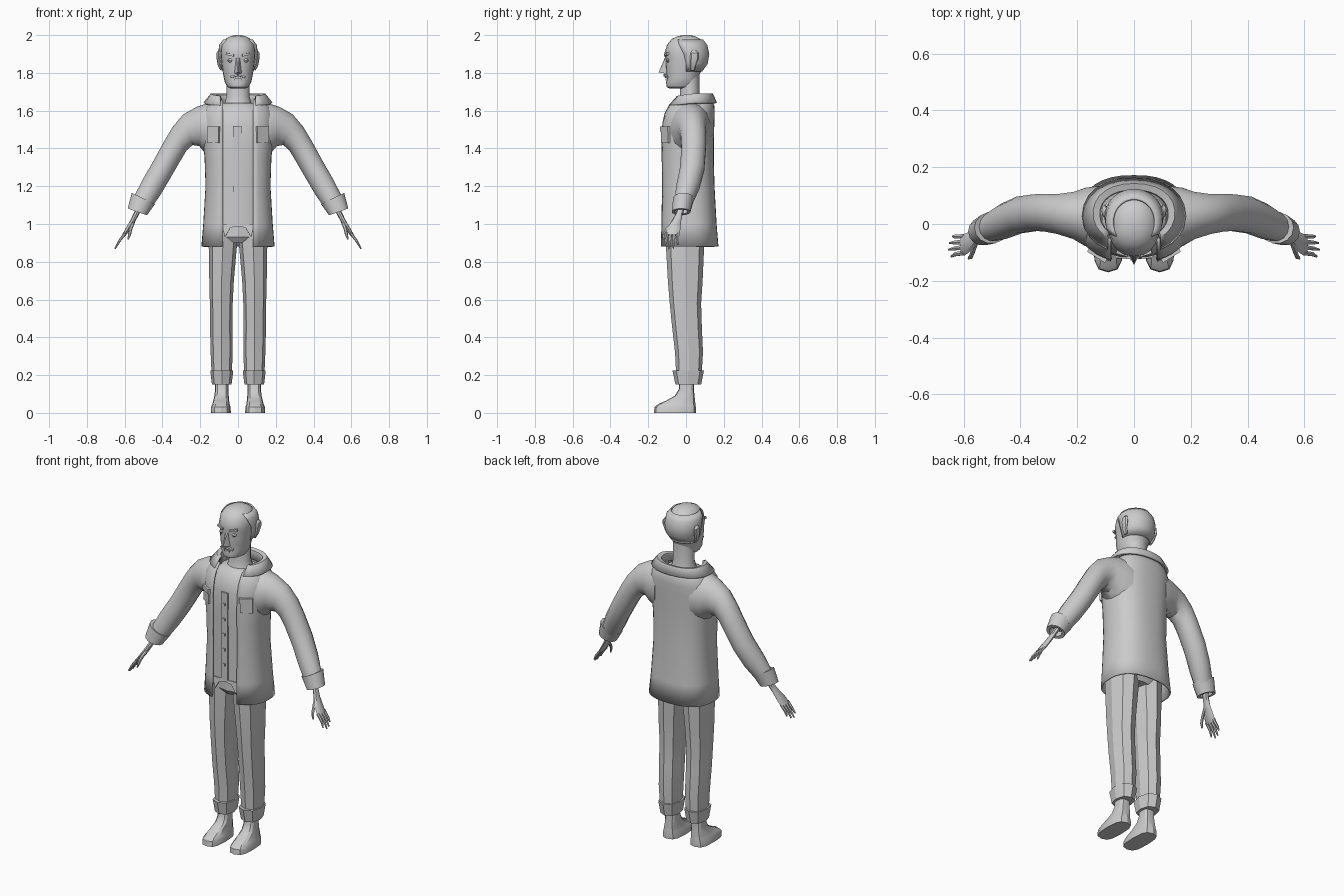
import bpy
from math import sin, cos, pi, asin, radians
from mathutils import Vector


def finish(name, verts, faces, mirror=False, thick=0, angle=35):
    me = bpy.data.meshes.new(name)
    me.from_pydata([tuple(v) for v in verts], [], faces)
    ob = bpy.data.objects.new(name, me)
    bpy.context.collection.objects.link(ob)
    bpy.ops.object.select_all(action='DESELECT')
    ob.select_set(True)
    bpy.context.view_layer.objects.active = ob
    bpy.ops.object.mode_set(mode='EDIT')
    bpy.ops.mesh.select_all(action='SELECT')
    bpy.ops.mesh.normals_make_consistent(inside=False)
    bpy.ops.object.mode_set(mode='OBJECT')
    if angle:
        bpy.ops.object.shade_smooth_by_angle(angle=radians(angle))
    if thick:
        s = ob.modifiers.new("thickness", 'SOLIDIFY')
        s.thickness, s.offset = thick, 0
    if mirror:
        ob.modifiers.new("mirror", 'MIRROR')
    return ob


def loft(name, rings, closed=True, caps=True, **kw):
    """Skin a list of rings that have equal point counts."""
    n = len(rings[0])
    verts = [v for r in rings for v in r]
    faces = []
    for i in range(len(rings) - 1):
        for j in range(n if closed else n - 1):
            k = (j + 1) % n
            faces.append((i*n + j, i*n + k, (i+1)*n + k, (i+1)*n + j))
    if closed and caps:
        faces += [tuple(range(n)), tuple(range((len(rings)-1)*n, len(rings)*n))]
    return finish(name, verts, faces, **kw)


def oval(z, w, yf, yb, n=20, cx=0, p=2.0, gap=0, drop=0):
    """Horizontal superellipse; a gap leaves the front open between x = -gap and gap."""
    e = 2 / p
    a0 = asin(min(1, (gap / w)) ** (1 / e)) if gap else 0
    cy, h, out = (yf + yb) / 2, (yb - yf) / 2, []
    for i in range(n):
        a = a0 + (2*pi - 2*a0) * i / (n - 1) if gap else 2*pi * i / n
        s, c = sin(a), cos(a)
        sg = lambda t: abs(t) ** e * (1 if t > 0 else -1)
        out.append(Vector((cx + w*sg(s), cy - h*sg(c), z - drop * max(0, c))))
    return out


def limb_ring(tx, tz, bx, bz, y, ry, n=14):
    """Ring spanning an upper and a lower outline point in the front view."""
    c = Vector(((tx+bx)/2, y, (tz+bz)/2))
    u = Vector(((tx-bx)/2, 0, (tz-bz)/2))
    return [c + u*cos(2*pi*i/n) + Vector((0, ry*sin(2*pi*i/n), 0)) for i in range(n)]


def tube(name, pts, n=6, **kw):
    """Tapered tube; each point is x, y, z, thickness radius, y radius."""
    rings = []
    for i, (x, y, z, r, ry) in enumerate(pts):
        a, b = pts[max(0, i-1)], pts[min(len(pts)-1, i+1)]
        d = Vector((b[0]-a[0], 0, b[2]-a[2])).normalized()
        u = Vector((d.z, 0, -d.x))
        rings.append([Vector((x, y, z)) + u*r*cos(2*pi*k/n) + Vector((0, ry*sin(2*pi*k/n), 0))
                      for k in range(n)])
    return loft(name, rings, **kw)


def block(name, loc, size, rot=(0, 0, 0), mirror=False):
    v = [(x*size[0]/2, y*size[1]/2, z*size[2]/2) for x in (-1, 1) for y in (-1, 1) for z in (-1, 1)]
    from mathutils import Euler
    m = Euler(rot).to_matrix()
    f = [(0, 1, 3, 2), (4, 6, 7, 5), (0, 4, 5, 1), (2, 3, 7, 6), (0, 2, 6, 4), (1, 5, 7, 3)]
    return finish(name, [m @ Vector(p) + Vector(loc) for p in v], f, mirror=mirror, angle=0)


# Head and neck
loft("head", [oval(z, w, f, b, p=2.2) for z, w, f, b in [
    (1.718, .038, -.09, .02), (1.725, .055, -.102, .05), (1.75, .07, -.106, .062), (1.772, .075, -.1, .066),
    (1.80, .08, -.106, .075), (1.85, .087, -.108, .105), (1.875, .09, -.108, .112), (1.905, .092, -.114, .114),
    (1.95, .088, -.1, .1), (1.98, .066, -.075, .076), (1.994, .04, -.045, .048), (2.0, .015, -.015, .02)]])
loft("neck", [oval(z, w, f, b, 14) for z, w, f, b in [
    (1.58, .1, -.07, .1), (1.63, .075, -.045, .085), (1.68, .062, -.032, .072), (1.80, .062, -.035, .072)]])

# Hair around the sides and back
loft("hair", [oval(z, w, f, b, 18, gap=g) for z, w, f, b, g in [
    (1.81, .078, -.06, .083, .077), (1.85, .094, -.06, .112, .09), (1.90, .1, -.07, .12, .093),
    (1.945, .097, -.085, .11, .085), (1.975, .075, -.075, .088, .06)]], closed=False, thick=.008)

# Facial features
finish("nose", [(0, -.11, 1.885), (-.022, -.098, 1.795), (.022, -.098, 1.795), (0, -.145, 1.803),
                (-.009, -.108, 1.88), (.009, -.108, 1.88)],
       [(0, 4, 3), (4, 1, 3), (0, 3, 5), (5, 3, 2), (1, 2, 3), (0, 5, 2, 1, 4)], angle=0)
block("eyebrow", (.042, -.103, 1.897), (.044, .014, .012), (0, -.2, .3), True)
loft("eye", [oval(z, w, f, -.085, 8, cx=.04) for z, w, f in
             [(1.856, .008, -.1), (1.866, .017, -.106), (1.876, .008, -.1)]], mirror=True)
block("moustache", (.02, -.107, 1.783), (.042, .014, .01), (0, .25, .25), True)
block("lower_lip", (0, -.103, 1.765), (.035, .012, .008))
tube("ear", [(.085, .035, 1.815, .008, .01), (.097, .038, 1.84, .01, .016), (.103, .045, 1.88, .011, .024),
             (.104, .046, 1.905, .01, .022), (.097, .042, 1.918, .006, .012)], 8, mirror=True)

# Shirt with placket and buttons
loft("shirt", [oval(z, w, f, b, 24, p=2.4) for z, w, f, b in [
    (.985, .152, -.117, .12), (1.2, .148, -.117, .12), (1.4, .155, -.119, .12), (1.52, .155, -.115, .12),
    (1.58, .145, -.1, .12), (1.63, .105, -.068, .1), (1.64, .085, -.05, .09)]])
finish("shirt_tails", [(-.085, -.116, 1.0), (-.07, -.116, .93), (-.04, -.119, .98), (0, -.12, .99),
                       (.04, -.119, .98), (.07, -.116, .93), (.085, -.116, 1.0)],
       [(0, 1, 2, 3, 4, 5, 6)], thick=.006, angle=0)
block("placket", (-.005, -.119, 1.26), (.045, .008, .52))
for i in range(5):
    block("button", (-.005, -.125, 1.09 + .09*i), (.014, .006, .014))

# Open jacket body
loft("jacket", [oval(z, w, f, b, 33, p=2.45, gap=.08) for z, w, f, b in [
    (.88, .189, -.136, .167), (1.0, .179, -.134, .157), (1.2, .167, -.132, .146), (1.35, .172, -.133, .142),
    (1.45, .182, -.132, .143), (1.53, .187, -.128, .145), (1.585, .183, -.116, .147),
    (1.625, .162, -.096, .145), (1.655, .13, -.07, .13)]], closed=False, thick=.01)

# Turned-down collar
loft("collar", [oval(z, w, f, b, 21, p=2.2, gap=.092, drop=d) for z, w, f, b, d in [
    (1.635, .118, -.06, .115, .0), (1.68, .125, -.055, .125, .01), (1.685, .142, -.065, .14, .015),
    (1.64, .178, -.1, .158, .015)]], closed=False, thick=.012, angle=30)

# Chest pockets with flaps
block("chest_pocket", (.13, -.107, 1.472), (.07, .014, .085), (0, 0, radians(32)), True)
block("pocket_flap", (.13, -.111, 1.503), (.074, .014, .028), (0, 0, radians(32)), True)

# Sleeves and folded cuffs
loft("sleeve", [limb_ring(*r) for r in [
    (.11, 1.648, .12, 1.35, .022, .115), (.165, 1.638, .178, 1.38, .025, .105), (.22, 1.62, .205, 1.412, .03, .085),
    (.29, 1.58, .24, 1.418, .035, .072), (.345, 1.515, .272, 1.39, .04, .068), (.39, 1.44, .302, 1.34, .04, .066),
    (.45, 1.33, .357, 1.245, .032, .066), (.505, 1.235, .41, 1.155, .01, .063), (.553, 1.14, .455, 1.09, -.013, .05)]],
     mirror=True)
loft("sleeve_cuff", [limb_ring(*r) for r in [
    (.545, 1.155, .455, 1.11, -.012, .045), (.562, 1.165, .44, 1.105, -.013, .056),
    (.584, 1.082, .482, 1.046, -.026, .05), (.565, 1.077, .5, 1.054, -.026, .036),
    (.552, 1.11, .485, 1.085, -.02, .034)]], mirror=True, angle=30)

# Hands
tube("palm", [(.515, -.02, 1.1, .016, .02), (.54, -.037, 1.05, .014, .019), (.558, -.052, 1.015, .013, .026),
              (.585, -.067, .97, .012, .037), (.605, -.074, .94, .009, .037)], 8, mirror=True)
for i, length in enumerate((.066, .08, .075, .058)):
    y, t = -.102 + .0195*i, length / .08
    tube("finger", [(.598, y, .95, .008, .0095), (.628, y - .004 + .001*i, .91, .007, .008),
                    (.6 + .052*t, y - .012 + .004*i, .945 - .077*t, .004, .004)], mirror=True)
tube("thumb", [(.555, -.06, 1.01, .01, .015), (.568, -.098, .975, .009, .01), (.574, -.115, .945, .008, .009),
               (.582, -.12, .918, .004, .005)], mirror=True)

# Trousers: hips, faceted legs and turn-ups
loft("hips", [oval(z, w, f, b, 12) for z, w, f, b in
              [(.9, .13, -.085, .085), (.93, .155, -.108, .1), (1.05, .15, -.108, .1)]], angle=20)
loft("trouser_leg", [oval(z, (o-i)/2, f, b, 8, cx=(o+i)/2, p=2.4) for z, i, o, f, b in [
    (.96, .0, .156, -.108, .1), (.88, .006, .155, -.106, .096), (.7, .022, .152, -.096, .088),
    (.58, .028, .149, -.086, .08), (.45, .029, .148, -.073, .084), (.32, .028, .145, -.058, .09),
    (.16, .035, .138, -.05, .08)]], mirror=True, angle=20)
loft("trouser_turn_up", [oval(z, w, f, b, 8, cx=.086, p=2.4) for z, w, f, b in [
    (.225, .046, -.05, .08), (.225, .061, -.072, .095), (.15, .052, -.056, .08), (.15, .04, -.04, .06)]],
     mirror=True, angle=20)

# Shoes
loft("shoe", [oval(z, w, f, b, 12, cx=c, p=3) for z, w, f, b, c in [
    (0, .053, -.17, .052, .091), (.03, .052, -.167, .052, .091), (.045, .046, -.15, .05, .09),
    (.065, .042, -.105, .048, .089), (.09, .038, -.06, .045, .087), (.125, .035, -.038, .042, .086),
    (.19, .036, -.036, .044, .086)]], mirror=True, angle=30)
